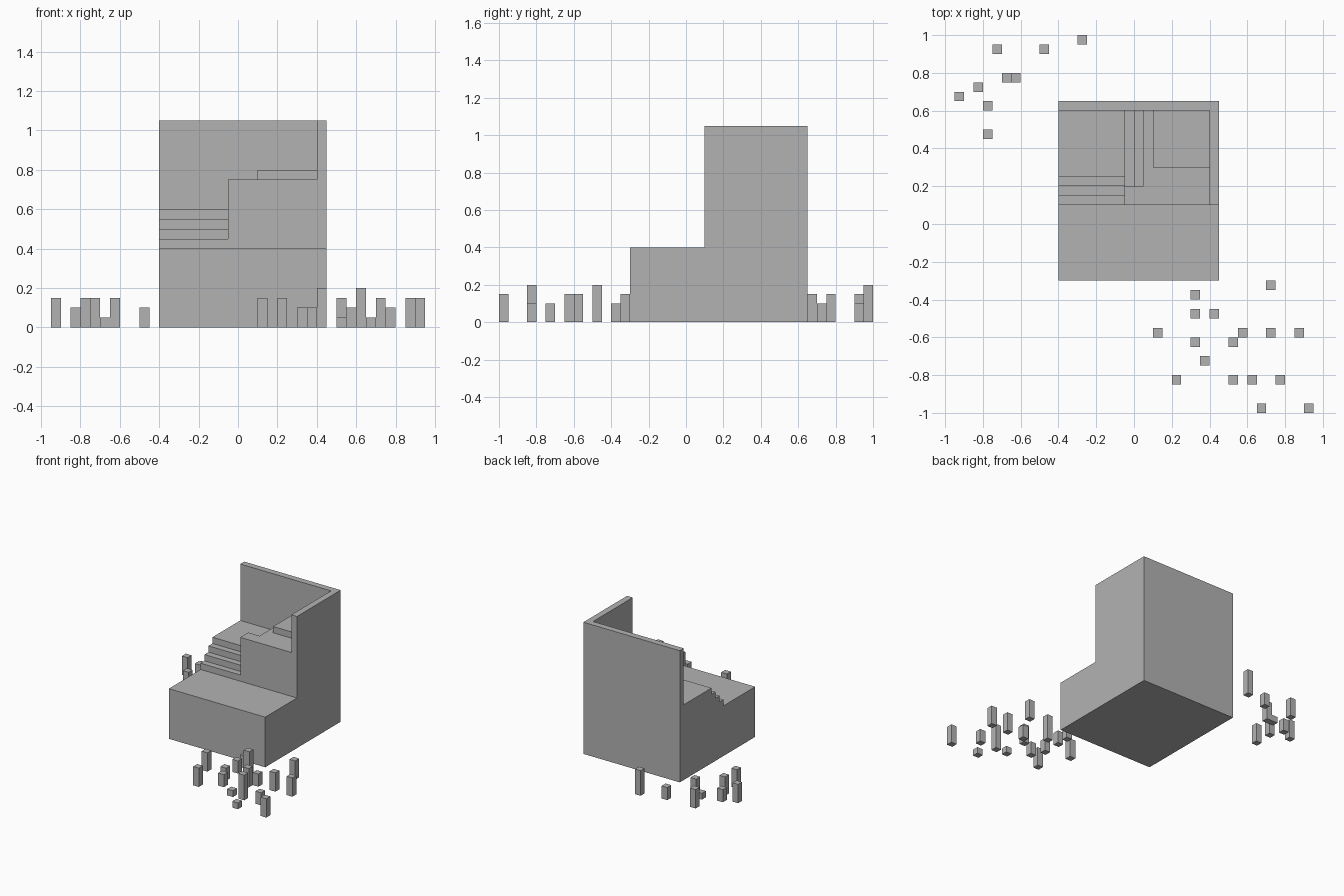
import bpy
import bmesh
from mathutils import Vector

cube = bpy.data.objects.get("Cube")
if cube:
    bpy.data.objects.remove(cube, do_unlink=True)

stone = bpy.data.materials.new("stone grey")
stone.use_nodes = True
GREY = (0.45, 0.45, 0.45, 1)
stone.diffuse_color = GREY
stone.node_tree.nodes["Principled BSDF"].inputs["Base Color"].default_value = GREY


def extrude(name, outline, axis, low, high):
    """Extrude a flat outline along x, y or z between low and high."""
    def place(a, b, depth):
        return {"x": (depth, a, b), "y": (a, depth, b), "z": (a, b, depth)}[axis]

    bm = bmesh.new()
    face = bm.faces.new([bm.verts.new(place(a, b, low)) for a, b in outline])
    result = bmesh.ops.extrude_face_region(bm, geom=[face])
    moved = [v for v in result["geom"] if isinstance(v, bmesh.types.BMVert)]
    bmesh.ops.translate(bm, verts=moved, vec=Vector(place(0, 0, high - low)))
    bmesh.ops.recalc_face_normals(bm, faces=bm.faces)
    mesh = bpy.data.meshes.new(name)
    bm.to_mesh(mesh)
    bm.free()
    mesh.materials.append(stone)
    obj = bpy.data.objects.new(name, mesh)
    bpy.context.collection.objects.link(obj)
    return obj


def rect(a0, a1, b0, b1):
    return [(a0, b0), (a1, b0), (a1, b1), (a0, b1)]


def stair_outline(start, end, floor, first, count):
    """Side outline of a flight whose last step runs on to the end."""
    step = 0.05
    points = [(start, floor)]
    for i in range(count):
        run_end = end if i == count - 1 else start + (i + 1) * step
        points += [(start + i * step, first + i * step), (run_end, first + i * step)]
    return points + [(end, floor)]


# Main block dimensions
LEFT, RIGHT, FRONT, BACK = 0.45, -0.4, -0.3, 0.65
FLOOR, ROOF, WALL = 0.4, 1.05, 0.05
INNER_X, INNER_Y, LEDGE = LEFT - WALL, BACK - WALL, 0.1
SPLIT = -0.05

# Solid base
extrude("base", rect(RIGHT, LEFT, FRONT, BACK), "z", 0, FLOOR)

# Corner wall along the back and the left side
extrude("corner_wall",
        [(RIGHT, INNER_Y), (INNER_X, INNER_Y), (INNER_X, LEDGE),
         (LEFT, LEDGE), (LEFT, BACK), (RIGHT, BACK)], "z", FLOOR, ROOF)

# Lower flight with its landing
extrude("lower_stairs", stair_outline(LEDGE, INNER_Y, FLOOR, 0.45, 4),
        "x", RIGHT, SPLIT)

# Upper floor, notched for the short side flight
extrude("upper_floor",
        [(SPLIT, LEDGE), (INNER_X, LEDGE), (INNER_X, INNER_Y),
         (0.05, INNER_Y), (0.05, 0.2), (SPLIT, 0.2)], "z", FLOOR, 0.75)
extrude("upper_stairs", stair_outline(SPLIT, 0.05, FLOOR, 0.65, 2),
        "y", 0.2, INNER_Y)

# Raised corner platform
extrude("corner_platform", rect(0.1, INNER_X, 0.3, INNER_Y), "z", 0.75, 0.8)

# Scattered square posts, grouped by height
posts = {
    0.05: [(-0.675, 0.775), (0.525, -0.825), (0.675, -0.975)],
    0.10: [(-0.475, 0.925), (-0.825, 0.725), (0.325, -0.375), (0.325, -0.475),
           (0.325, -0.625), (0.375, -0.725), (0.575, -0.575), (0.775, -0.825)],
    0.15: [(-0.725, 0.925), (-0.625, 0.775), (-0.925, 0.675), (-0.775, 0.625),
           (-0.775, 0.475), (0.725, -0.325), (0.125, -0.575), (0.725, -0.575),
           (0.875, -0.575), (0.525, -0.625), (0.225, -0.825), (0.925, -0.975)],
    0.20: [(-0.275, 0.975), (0.425, -0.475), (0.625, -0.825)],
}
HALF = 0.025
for height, spots in posts.items():
    for x, y in spots:
        extrude("post", rect(x - HALF, x + HALF, y - HALF, y + HALF), "z", 0, height)
